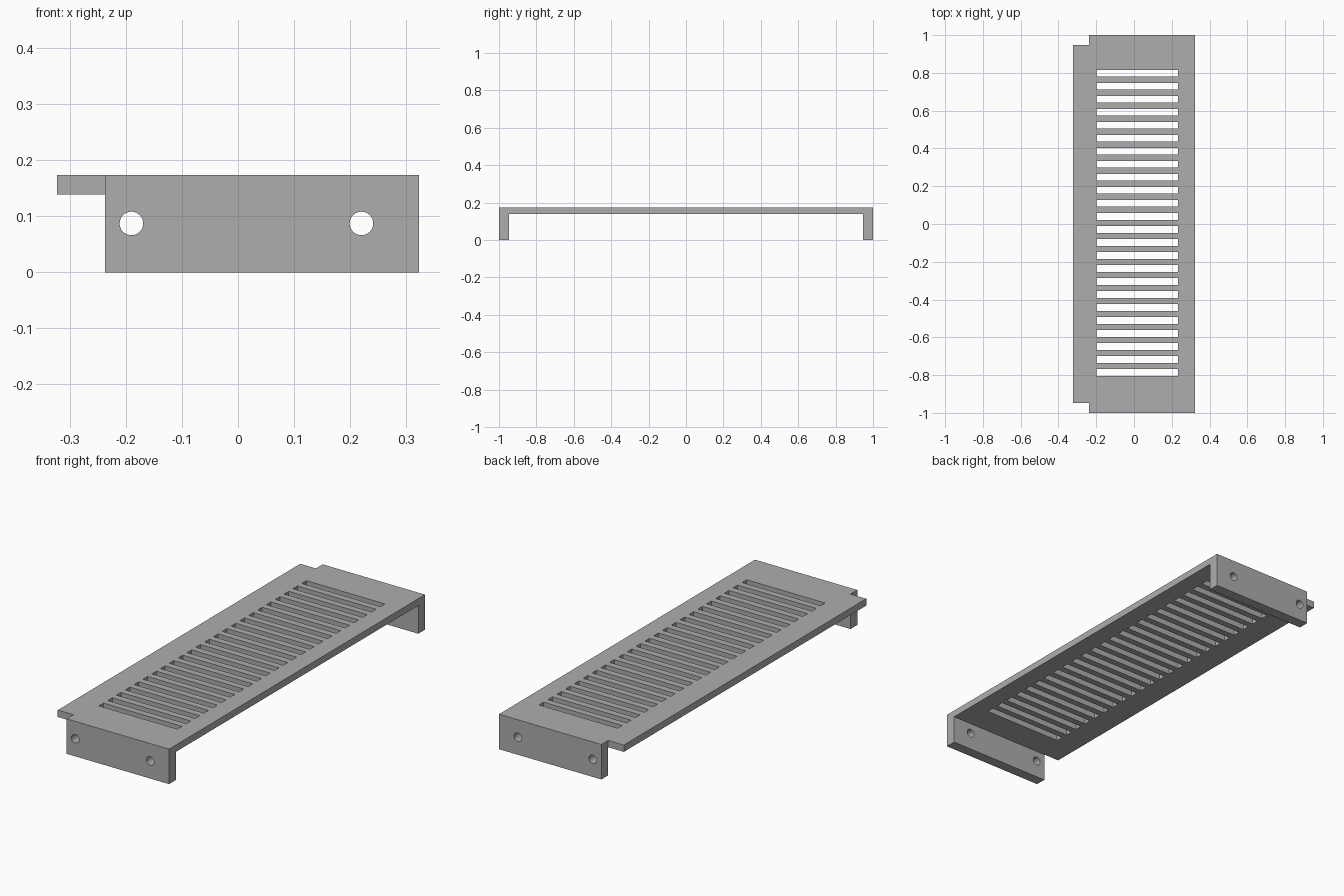
import bpy, bmesh
from math import radians
from mathutils import Matrix, Vector

cube = bpy.data.objects.get("Cube")
if cube:
    bpy.data.objects.remove(cube, do_unlink=True)

# Overall sizes
HALF_X, HALF_Y, TOP = 0.323, 1.0, 0.173
PLATE_BOTTOM, INNER_Y, NOTCH_X = 0.139, 0.947, -0.237
SLOTS, SLOT_PITCH, SLOT_WIDTH = 24, 0.0689, 0.036
SLOT_X0, SLOT_X1, SLOT_MID_Y = -0.198, 0.232, 0.006
HOLES_X, HOLE_Z, HOLE_R = (-0.19, 0.22), 0.087, 0.021

grey = bpy.data.materials.new("plain grey")
grey.use_nodes = True
colour = (0.42, 0.42, 0.42, 1)
grey.diffuse_color = colour
grey.node_tree.nodes["Principled BSDF"].inputs["Base Color"].default_value = colour


def make_object(name, bm):
    bmesh.ops.recalc_face_normals(bm, faces=bm.faces)
    mesh = bpy.data.meshes.new(name)
    bm.to_mesh(mesh)
    bm.free()
    mesh.materials.append(grey)
    obj = bpy.data.objects.new(name, mesh)
    bpy.context.collection.objects.link(obj)
    return obj


def add_box(bm, low, high):
    low, high = Vector(low), Vector(high)
    place = Matrix.Translation((low + high) / 2) @ Matrix.Diagonal((*(high - low), 1))
    bmesh.ops.create_cube(bm, size=1, matrix=place)


# Channel: plate with a downturned flange at each end, extruded along x
bm = bmesh.new()
half = [(HALF_Y, TOP), (HALF_Y, 0), (INNER_Y, 0), (INNER_Y, PLATE_BOTTOM)]
profile = half + [(-y, z) for y, z in reversed(half)]
face = bm.faces.new([bm.verts.new((-HALF_X, y, z)) for y, z in profile])
side = bmesh.ops.extrude_face_region(bm, geom=[face])
bmesh.ops.translate(bm, vec=(2 * HALF_X, 0, 0),
                    verts=[v for v in side["geom"] if isinstance(v, bmesh.types.BMVert)])
bracket = make_object("vented_bracket", bm)

# Cutters: vent slots, corner notches and screw holes
bm = bmesh.new()
for i in range(SLOTS):
    y = SLOT_MID_Y + (i - (SLOTS - 1) / 2) * SLOT_PITCH
    add_box(bm, (SLOT_X0, y - SLOT_WIDTH / 2, 0.1), (SLOT_X1, y + SLOT_WIDTH / 2, 0.3))
for end in (-1, 1):
    ys = sorted((end * INNER_Y, end * 1.1))
    add_box(bm, (-0.5, ys[0], -0.1), (NOTCH_X, ys[1], 0.3))
    for x in HOLES_X:
        place = Matrix.Translation((x, end * 0.97, HOLE_Z)) @ Matrix.Rotation(radians(90), 4, "X")
        bmesh.ops.create_cone(bm, cap_ends=True, segments=32, radius1=HOLE_R,
                              radius2=HOLE_R, depth=0.2, matrix=place)
cutter = make_object("opening_cutter", bm)
cutter.hide_render = True

# Cut the openings, then drop the cutter
cut = bracket.modifiers.new("openings", "BOOLEAN")
cut.operation = "DIFFERENCE"
cut.solver = "EXACT"
cut.object = cutter
bpy.ops.object.select_all(action="DESELECT")
bpy.context.view_layer.objects.active = bracket
bracket.select_set(True)
bpy.ops.object.modifier_apply(modifier=cut.name)
bpy.data.objects.remove(cutter, do_unlink=True)
bpy.ops.object.shade_smooth_by_angle(angle=radians(30))
